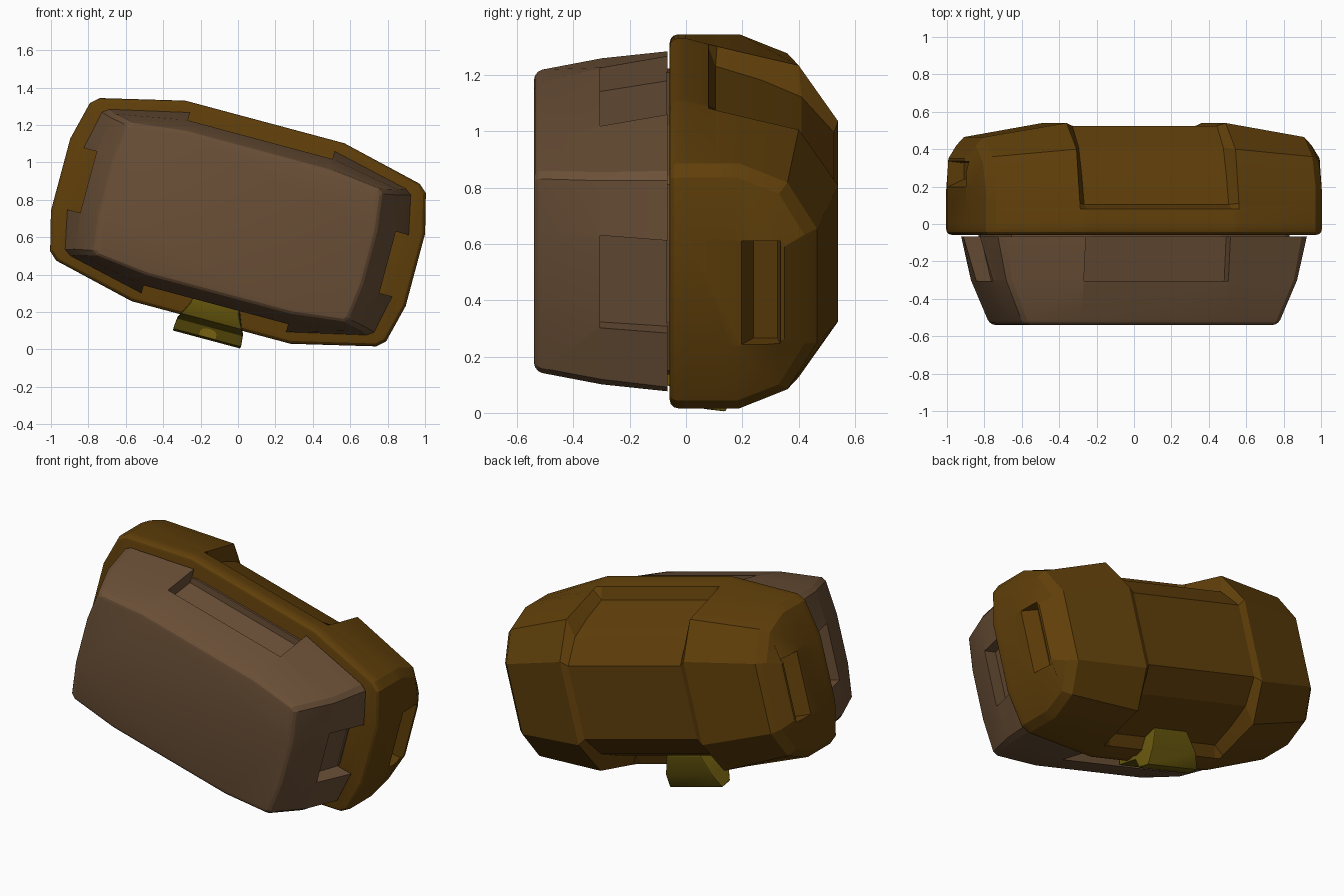
import bpy, bmesh, math

cube = bpy.data.objects.get("Cube")
if cube:
    bpy.data.objects.remove(cube, do_unlink=True)

TILT = math.radians(15)
CENTRE = (0, 0, 0.68)


def material(name, rgb):
    m = bpy.data.materials.new(name)
    m.use_nodes = True
    m.diffuse_color = (*rgb, 1)
    m.node_tree.nodes["Principled BSDF"].inputs["Base Color"].default_value = (*rgb, 1)
    return m


LID = material("dark amber brown", (0.118, 0.050, 0.003))
BODY = material("dull brown", (0.145, 0.079, 0.038))
LATCH = material("olive gold", (0.135, 0.095, 0.004))
KEYHOLE = material("bright gold", (0.26, 0.17, 0.008))


def loft(name, rings, mat, rim_y=None):
    """Skin closed rings, cap both ends; optionally round the outline lying at rim_y."""
    bm = bmesh.new()
    loops = [[bm.verts.new(p) for p in ring] for ring in rings]
    n = len(loops[0])
    for a, b in zip(loops, loops[1:]):
        for i in range(n):
            j = (i + 1) % n
            bm.faces.new((a[i], a[j], b[j], b[i]))
    bm.faces.new(loops[0])
    bm.faces.new(loops[-1])
    bmesh.ops.recalc_face_normals(bm, faces=bm.faces)
    if rim_y is not None:
        edges = [e for e in bm.edges if e.calc_face_angle(0) > .7
                 and all(abs(v.co.y - rim_y) < .001 for v in e.verts)]
        bmesh.ops.bevel(bm, geom=edges, offset=.03, segments=3, profile=.5, affect='EDGES')
    me = bpy.data.meshes.new(name)
    bm.to_mesh(me)
    bm.free()
    me.materials.append(mat)
    ob = bpy.data.objects.new(name, me)
    bpy.context.collection.objects.link(ob)
    ob.location = CENTRE
    ob.rotation_euler = (0, TILT, 0)
    return ob


def activate(ob):
    bpy.ops.object.select_all(action='DESELECT')
    bpy.context.view_layer.objects.active = ob
    ob.select_set(True)


def bevel(ob, width):
    mod = ob.modifiers.new("soft edges", 'BEVEL')
    mod.width = width
    mod.segments = 2
    mod.limit_method = 'ANGLE'
    mod.angle_limit = math.radians(50)
    activate(ob)
    bpy.ops.object.modifier_apply(modifier=mod.name)


def cut(ob, rings):
    cutter = loft("cutter", rings, ob.data.materials[0])
    mod = ob.modifiers.new("cut", 'BOOLEAN')
    mod.operation = 'DIFFERENCE'
    mod.solver = 'EXACT'
    mod.object = cutter
    activate(ob)
    bpy.ops.object.modifier_apply(modifier=mod.name)
    bpy.data.objects.remove(cutter, do_unlink=True)


def smooth(ob, angle=20):
    activate(ob)
    bpy.ops.object.shade_smooth_by_angle(angle=math.radians(angle))


# Lid: arched sections along the length, thick end caps and a sunken middle band
FRONT = -.058


def lid_ring(x, half):
    half = [(half[0], FRONT), (half[0], 0)] + half[1:]
    pts = [(z, y) for z, y in half] + [(-z, y) for z, y in reversed(half)]
    return [(x, y, z) for z, y in pts]


band = [.555, (.533, .08), (.463, .105), (.411, .27), (.35, .41), (.22, .525)]
cap = [.555, (.533, .08), (.525, .11), (.503, .20), (.455, .40), (.25, .54)]
shoulder = [.45, (.45, .08), (.45, .11), (.45, .19), (.38, .36), (.21, .465)]
corner = [.41, (.41, .08), (.41, .11), (.41, .18), (.35, .33), (.20, .42)]
end = [.20, (.20, .08), (.20, .11), (.20, .16), (.19, .27), (.17, .35)]
stations = [(.40, band), (.44, cap), (.885, shoulder), (.93, corner), (.982, end)]
rings = [lid_ring(-x, s) for x, s in reversed(stations)] + [lid_ring(x, s) for x, s in stations]
lid = loft("lid", rings, LID, rim_y=FRONT)

# Hand slots in the lid ends, with one sloping wall
for s in (-1, 1):
    cut(lid, [[(s * x, y, z) for y, z in ((y0, -.19), (y1, -.19), (y1, .19), (y0, .19))]
              for x, y0, y1 in ((.89, .24, .325), (1.02, .18, .34))])
smooth(lid)


# Body: stacked outlines tapering toward the front
def outline(y, quarter):
    q1 = quarter
    q2 = [(x, -z) for x, z in reversed(quarter)]
    q3 = [(-x, -z) for x, z in quarter]
    q4 = [(-x, z) for x, z in reversed(quarter)]
    return [(x, y, z) for x, z in q1 + q2 + q3 + q4]


rim = [(.40, .50), (.82, .405), (.855, .38), (.90, .165)]
middle = [(.40, .458), (.78, .39), (.805, .365), (.83, .16)]
front = [(.40, .40), (.68, .368), (.705, .345), (.73, .15)]
neck = [(x * .90, z * .90) for x, z in rim]
body = loft("body", [outline(-.54, front), outline(-.30, middle), outline(-.066, rim)],
            BODY, rim_y=-.54)
loft("neck", [outline(-.07, neck), outline(-.05, neck)], BODY)

# Open notches with sloping floors on all four sides, next to the lid
for s in (-1, 1):
    cut(body, [[(x, y, s * z) for y, z in ((-.305, .37), (-.305, .7), (0, .7), (0, .42))]
               for x in (-.40, .40)])
    cut(body, [[(s * x, y, z) for y, x in ((-.305, .745), (-.305, 1.1), (0, 1.1), (0, .82))]
               for z in (-.17, .17)])
smooth(body)

# Latch: sloping arm reaching over the lid, ending in an upright flap
profile = [(.19, -.44, .12), (.18, -.56, .165), (.14, -.65, .188), (.06, -.64, .188),
           (.04, -.58, .182), (-.11, -.55, .168), (-.13, -.48, .13), (-.13, -.40, .11)]
latch = loft("latch", [[(s * w, y, z) for y, z, w in profile] for s in (-1, 1)], LATCH)
bevel(latch, 0.006)
smooth(latch)

# Keyhole: small arched plate on the flap
arch = [(.045, -.635), (.045, -.61)]
arch += [(.045 * math.cos(math.radians(a)), -.61 + .02 * math.sin(math.radians(a)))
         for a in (45, 90, 135)]
arch += [(-.045, -.61), (-.045, -.635)]
loft("keyhole", [[(x, y - (z + .64) / 3, z) for x, z in arch] for y in (.054, .062)], KEYHOLE)
